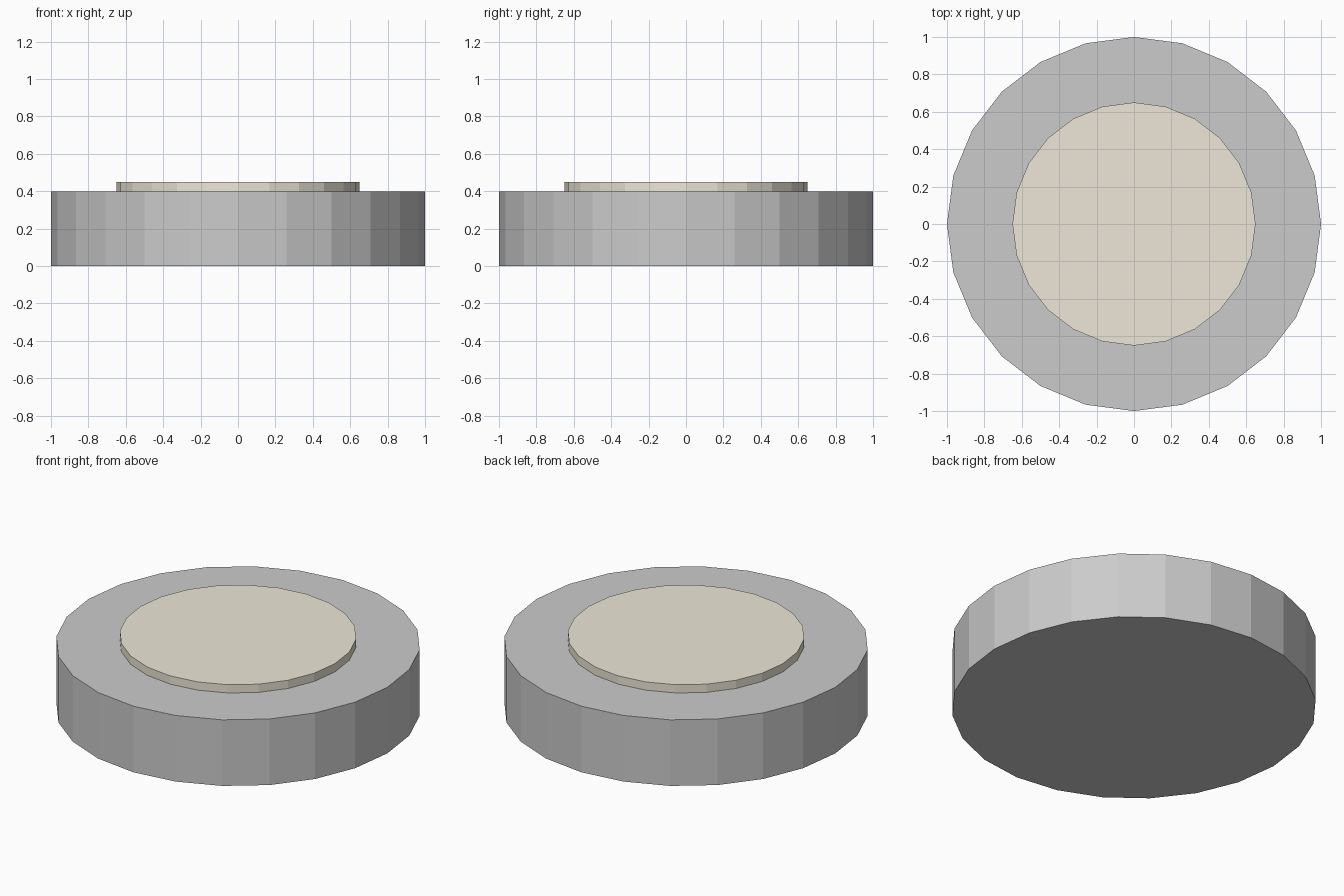
import bpy

if "Cube" in bpy.data.objects:
    bpy.data.objects.remove(bpy.data.objects["Cube"])


def disc(name, radius, z0, z1):
    """Flat-shaded 24-sided cylinder between two heights."""
    bpy.ops.mesh.primitive_cylinder_add(
        vertices=24, radius=radius, depth=z1 - z0, location=(0, 0, (z0 + z1) / 2))
    obj = bpy.context.object
    obj.name = name
    return obj


# Thick round base
disc("base", 1.0, 0.0, 0.40)

# Thin raised cream plate on top
plate = disc("top_plate", 0.65, 0.40, 0.45)
cream = bpy.data.materials.new("cream")
cream.diffuse_color = (0.85, 0.80, 0.68, 1)
cream.use_nodes = True
cream.node_tree.nodes["Principled BSDF"].inputs["Base Color"].default_value = cream.diffuse_color
plate.data.materials.append(cream)
